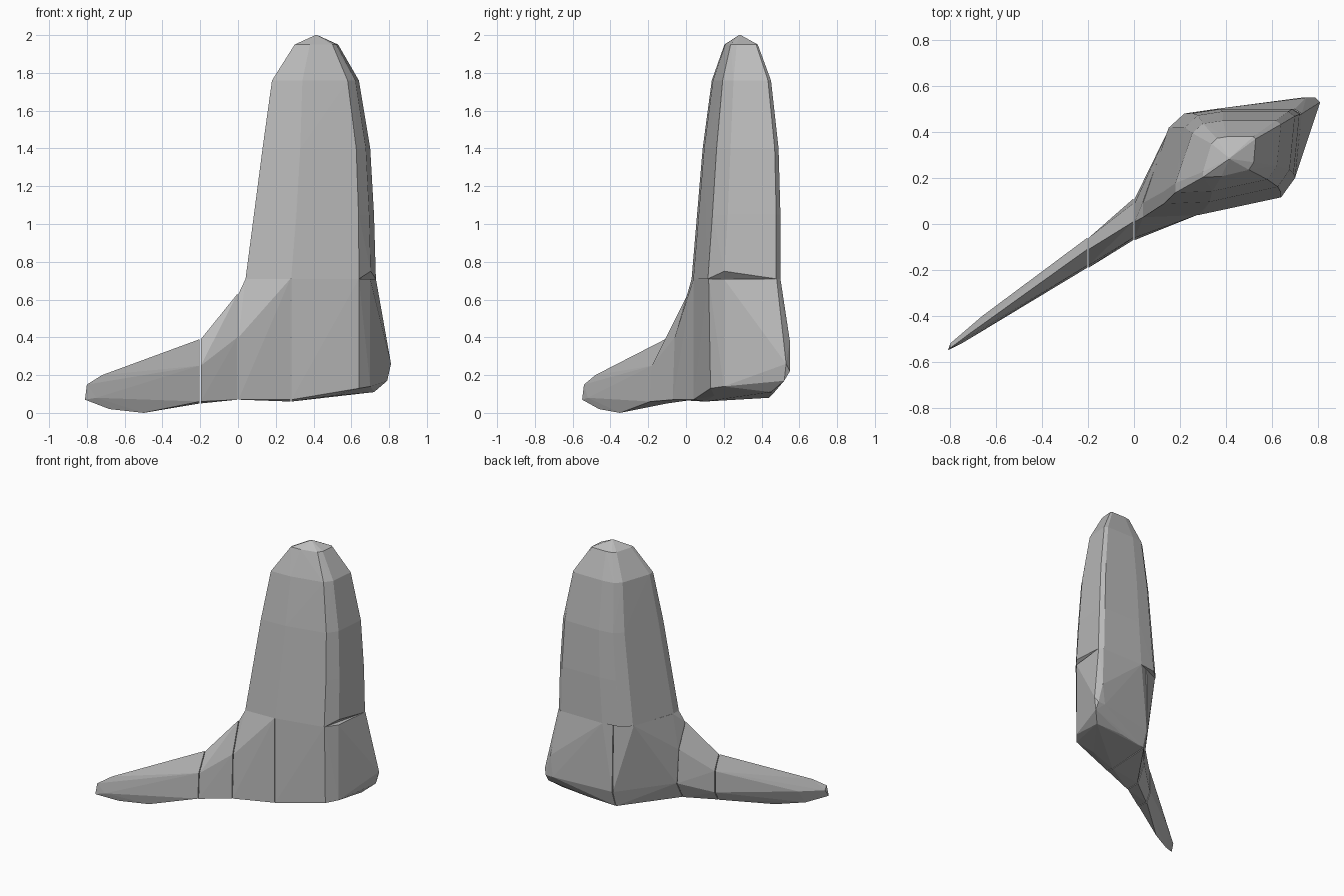
import bpy
import bmesh

# All sizes below are in hundredths of a unit
SCALE = 0.01
SEAM = 0.3

default_cube = bpy.data.objects.get("Cube")
if default_cube:
    bpy.data.objects.remove(default_cube, do_unlink=True)

# One matte grey for the whole model
grey = bpy.data.materials.new("plain_grey")
grey.use_nodes = True
grey_value = (0.5, 0.5, 0.5, 1.0)
grey.diffuse_color = grey_value
shader = next(node for node in grey.node_tree.nodes if node.type == "BSDF_PRINCIPLED")
shader.inputs["Base Color"].default_value = grey_value
shader.inputs["Roughness"].default_value = 0.8


def faceted_part(name, points):
    """Wrap a convex, flat-shaded shell round the given points."""
    mesh = bpy.data.meshes.new(name)
    bm = bmesh.new()
    for point in points:
        bm.verts.new([value * SCALE for value in point])
    result = bmesh.ops.convex_hull(bm, input=bm.verts, use_existing_faces=False)
    unused = [item for item in result["geom_interior"] + result["geom_unused"]
              if isinstance(item, bmesh.types.BMVert)]
    bmesh.ops.delete(bm, geom=list(set(unused)), context="VERTS")
    bmesh.ops.recalc_face_normals(bm, faces=bm.faces)
    bm.to_mesh(mesh)
    bm.free()
    mesh.materials.append(grey)
    part = bpy.data.objects.new(name, mesh)
    bpy.context.collection.objects.link(part)
    return part


def section(x, outline):
    """Place a (y, z) outline on the plane at x."""
    return [(x, y, z) for y, z in outline]


def level(z, outline):
    """Place an (x, y) outline at height z."""
    return [(x, y, z) for x, y in outline]


# Cross-sections shared by neighbouring foot parts
toe_joint = [(-11, 39), (-6, 28), (-6, 12), (-10, 5), (-19, 6), (-18, 25)]
arch_joint = [(1, 63), (9, 45), (11, 20), (4, 7), (-7, 7), (-6, 40)]
heel_joint = [(4, 71), (47, 71), (48, 20), (44, 8), (10, 6), (4, 7)]

# Toe: thin wedge tapering to a blunt tip
toe_tip = [(-72, -48, 20), (-66, -40, 12), (-80, -52, 12), (-81, -55, 7),
           (-80, -54, 15), (-75, -52, 8), (-68, -46, 2), (-50, -35, 0)]
faceted_part("toe", section(-20 - SEAM, toe_joint) + toe_tip)

# Arch: short block between the toe and the ankle
faceted_part("arch", section(-20 + SEAM, toe_joint) + section(-SEAM, arch_joint))

# Ankle: flares from the arch to the width of the leg
ankle_top = level(71, [(4, 3), (4, 10), (15, 41)])
faceted_part("ankle", section(SEAM, arch_joint)
             + section(28 - SEAM, heel_joint) + ankle_top)

# Heel: broad block with a rounded underside and a rear bulge
heel_top = level(71, [(64, 12), (70, 20), (73, 48), (70, 50), (35, 50)])
heel_base = [(64, 13, 13), (70, 20, 14), (72, 45, 11), (50, 15, 9), (50, 46, 10)]
heel_bulge = [(79, 52, 17), (81, 53, 26), (79, 55, 22), (73, 55, 22), (75, 55, 38)]
faceted_part("heel", section(28 + SEAM, heel_joint)
             + heel_top + heel_base + heel_bulge)

# Leg: one slanted outline, narrowed level by level into a domed top
leg_outline = [(0, .02), (.35, .04), (.87, .2), (.96, .38), (1, .95),
               (.95, 1), (.45, 1), (.26, .96), (.16, .83), (0, .15)]
notch_index = 3
leg_levels = [(71, 4, 73, 2, 50), (105, 9, 72, 5, 50), (140, 13, 70, 8, 49),
              (176, 18, 64, 13, 45), (195, 30, 53, 20, 38), (200, 41, 42, 28, 29)]
leg_points = []
for row, (z, left, right, front, back) in enumerate(leg_levels):
    for index, (u, v) in enumerate(leg_outline):
        # The lowest rim has one corner lifted into a small notch
        lift = 4 if row == 0 and index == notch_index else 0
        leg_points.append((left + u * (right - left),
                           front + v * (back - front), z + lift))
faceted_part("leg", leg_points)
